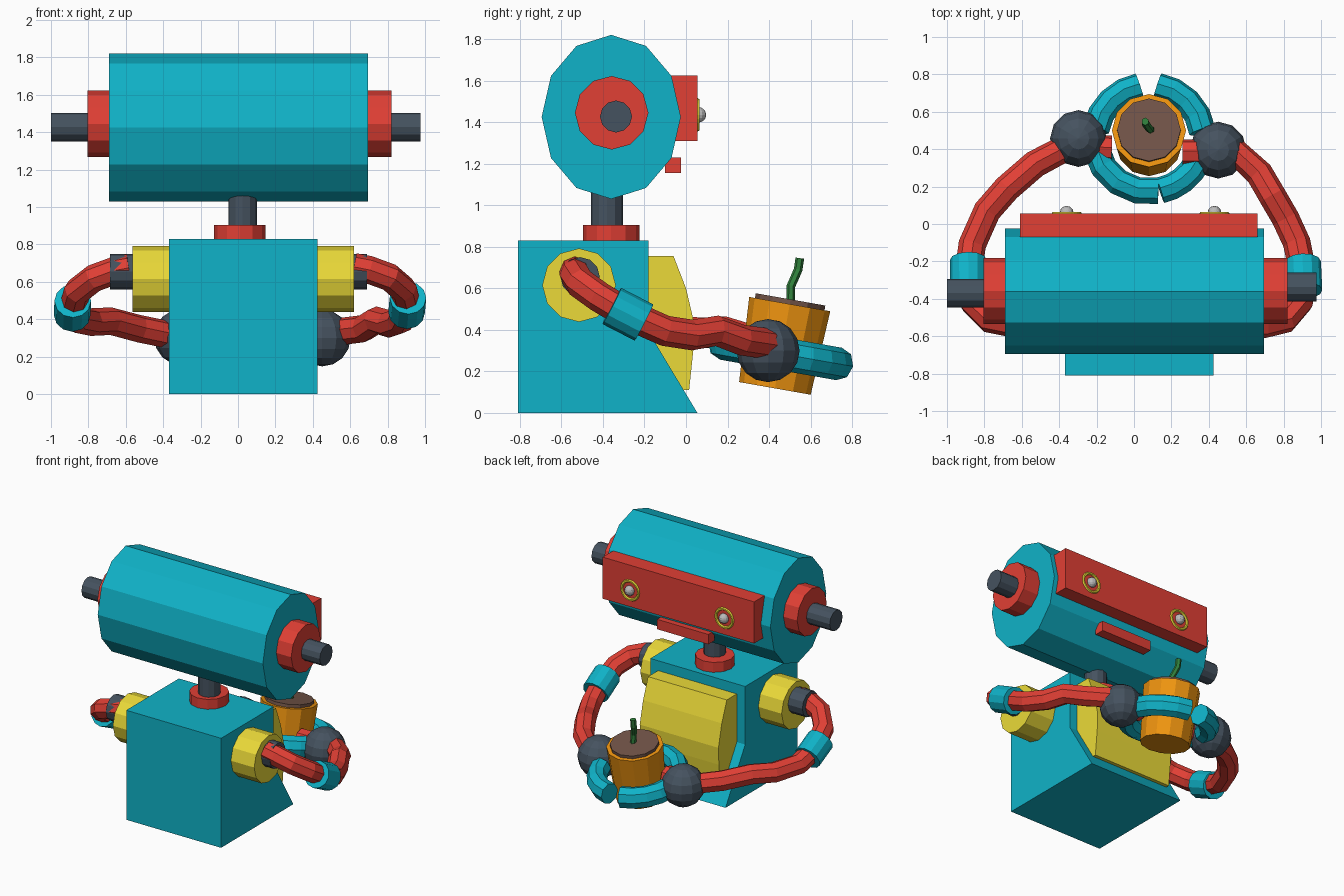
import bpy, bmesh
from math import radians, cos, sin, pi
from mathutils import Vector

if "Cube" in bpy.data.objects:
    bpy.data.objects.remove(bpy.data.objects["Cube"])

def mat(name, r, g, b):
    m = bpy.data.materials.new(name)
    m.diffuse_color = (r, g, b, 1)
    m.use_nodes = True
    m.node_tree.nodes["Principled BSDF"].inputs["Base Color"].default_value = m.diffuse_color
    return m

TEAL = mat("teal", 0.005, 0.45, 0.58)
RED = mat("red", 0.75, 0.05, 0.035)
YELLOW = mat("yellow", 0.83, 0.70, 0.04)
DARK = mat("slate", 0.06, 0.085, 0.115)
ORANGE = mat("orange", 0.87, 0.30, 0.005)
BROWN = mat("brown", 0.17, 0.09, 0.065)
GREEN = mat("green", 0.03, 0.22, 0.045)
SILVER = mat("silver", 0.5, 0.5, 0.5)

def finish(name, m):
    o = bpy.context.object
    o.name = name
    o.data.materials.append(m)
    return o

def cyl(name, m, a, b, r1, r2=None, sides=12):
    """Cylinder or cone from point a to point b."""
    a, b = Vector(a), Vector(b)
    d = b - a
    bpy.ops.mesh.primitive_cone_add(vertices=sides, radius1=r1, radius2=r1 if r2 is None else r2,
                                    depth=d.length, location=(a + b) / 2,
                                    rotation=d.to_track_quat('Z', 'Y').to_euler())
    return finish(name, m)

def box(name, m, lo, hi):
    lo, hi = Vector(lo), Vector(hi)
    bpy.ops.mesh.primitive_cube_add(size=1, location=(lo + hi) / 2)
    o = finish(name, m)
    o.scale = hi - lo
    return o

def ball(name, m, loc, r, seg=12, rings=8):
    bpy.ops.mesh.primitive_uv_sphere_add(segments=seg, ring_count=rings, radius=r, location=loc)
    return finish(name, m)

def prism(name, m, yz, x0, x1):
    """Side profile in y, z extruded along x."""
    bm = bmesh.new()
    f = bm.faces.new([bm.verts.new((x0, y, z)) for y, z in yz])
    ext = bmesh.ops.extrude_face_region(bm, geom=[f])["geom"]
    bmesh.ops.translate(bm, vec=(x1 - x0, 0, 0), verts=[v for v in ext if isinstance(v, bmesh.types.BMVert)])
    bmesh.ops.recalc_face_normals(bm, faces=bm.faces)
    me = bpy.data.meshes.new(name)
    bm.to_mesh(me)
    bm.free()
    o = bpy.data.objects.new(name, me)
    me.materials.append(m)
    bpy.context.collection.objects.link(o)

def tube(name, m, pts, r, res=2):
    """Faceted tube along a path, converted to mesh."""
    cu = bpy.data.curves.new(name, 'CURVE')
    cu.dimensions = '3D'
    cu.bevel_depth, cu.bevel_resolution, cu.use_fill_caps = r, res, True
    s = cu.splines.new('POLY')
    s.use_smooth = False
    s.points.add(len(pts) - 1)
    for p, q in zip(s.points, pts):
        p.co = (*q, 1)
    o = bpy.data.objects.new(name, cu)
    bpy.context.collection.objects.link(o)
    bpy.ops.object.select_all(action='DESELECT')
    bpy.context.view_layer.objects.active = o
    o.select_set(True)
    bpy.ops.object.convert(target='MESH')
    o = bpy.context.object
    o.data.materials.clear()
    o.data.materials.append(m)
    return o

# body and belly panel
prism("body", TEAL, [(-0.81, 0), (0.055, 0), (-0.18, 0.39), (-0.18, 0.83), (-0.81, 0.83)], -0.37, 0.425)
prism("belly_panel", YELLOW, [(-0.25, 0.11), (0.015, 0.11), (0.035, 0.30), (0.04, 0.43), (0.0, 0.60),
                              (-0.06, 0.755), (-0.25, 0.755)], -0.30, 0.36)

# neck
cyl("neck_collar", RED, (0.01, -0.36, 0.82), (0.01, -0.36, 0.905), 0.137)
cyl("neck", DARK, (0.025, -0.38, 0.88), (0.025, -0.38, 1.10), 0.077)

# head: a 12-sided elliptical drum
ring = [(-0.36 + 0.335 * sin(k * pi / 6), 1.425 + 0.395 * cos(k * pi / 6)) for k in range(12)]
prism("head", TEAL, ring, -0.69, 0.695)
box("face_plate", RED, (-0.61, -0.07, 1.31), (0.66, 0.055, 1.625))
box("mouth", RED, (-0.17, -0.10, 1.155), (0.26, -0.025, 1.23))
for x, side in ((-0.36, "left"), (0.43, "right")):
    ball(side + "_eye", SILVER, (x, 0.06, 1.435), 0.037)
    bpy.ops.mesh.primitive_torus_add(major_segments=24, minor_segments=6, major_radius=0.07,
                                     minor_radius=0.011, location=(x, 0.055, 1.435),
                                     rotation=(pi / 2, 0, 0))
    finish(side + "_eye_ring", YELLOW)

# ears
for side, x0, x1, x2, y in (("left", -0.68, -0.805, -1.0, -0.37), ("right", 0.68, 0.82, 0.975, -0.337)):
    cyl(side + "_ear", RED, (x0, -0.358, 1.445), (x1, -0.358, 1.445), 0.177)
    cyl(side + "_ear_bolt", DARK, (x1 * 0.98, y, 1.427), (x2, y, 1.427), 0.077)

# shoulders, arms, elbow cuffs, wrists
arms = {
    "right": [(0.62, -0.535, 0.68), (0.70, -0.535, 0.665), (0.81, -0.51, 0.625), (0.885, -0.42, 0.56),
              (0.905, -0.27, 0.47), (0.87, -0.10, 0.395), (0.81, 0.03, 0.375), (0.74, 0.15, 0.395),
              (0.67, 0.27, 0.35), (0.55, 0.38, 0.335), (0.26, 0.38, 0.33)],
    "left": [(-0.58, -0.535, 0.675), (-0.66, -0.53, 0.66), (-0.77, -0.51, 0.62), (-0.86, -0.42, 0.55),
             (-0.885, -0.26, 0.455), (-0.865, -0.11, 0.40), (-0.785, 0.07, 0.385), (-0.68, 0.19, 0.39),
             (-0.53, 0.32, 0.35), (-0.36, 0.41, 0.315), (-0.12, 0.40, 0.31)]}
wrists = {"right": (0.45, 0.395, 0.30), "left": (-0.297, 0.457, 0.305)}
for side, xs in (("right", (0.40, 0.62, 0.69)), ("left", (-0.35, -0.565, -0.685))):
    cyl(side + "_shoulder", YELLOW, (xs[0], -0.515, 0.615), (xs[1], -0.515, 0.615), 0.177)
    cyl(side + "_shoulder_joint", DARK, (xs[1] * 0.97, -0.51, 0.655), (xs[2], -0.51, 0.655), 0.095)
    path = arms[side]
    tube(side + "_arm", RED, path, 0.074)
    mid = Vector(path[4]) + Vector((0, -0.01, 0.005))
    d = (Vector(path[5]) - Vector(path[3])).normalized() * 0.087
    cyl(side + "_elbow_cuff", TEAL, mid - d, mid + d, 0.098, sides=12)
    ball(side + "_wrist", DARK, wrists[side], 0.152)

# fingers: arcs of one tilted ring around the pot
for name, a0, a1 in (("right_finger_outer", 8, 81), ("right_finger_inner", -25, -78),
                     ("left_finger_outer", 170, 100), ("left_finger_inner", 190, 280)):
    angs = [radians(a0 + (a1 - a0) * k / 4) for k in range(5)]
    o = tube(name, TEAL, [(0.288 * cos(a), 0.288 * sin(a), 0) for a in angs], 0.072)
    o.location = (0.08, 0.457, 0.285)
    o.rotation_euler = (radians(-10), 0, 0)
    o.scale = (1, 1, 1.1)

# plant pot with soil and sprout, leaning slightly
base, axis = Vector((0.08, 0.428, 0.118)), Vector((0, sin(radians(10)), cos(radians(10))))
cyl("plant_pot", ORANGE, base, base + axis * 0.412, 0.175, 0.198)
cyl("soil", BROWN, base + axis * 0.36, base + axis * 0.435, 0.17)
tube("sprout", GREEN, [(0.09, 0.505, 0.52), (0.085, 0.505, 0.61), (0.07, 0.525, 0.655),
                       (0.06, 0.54, 0.69), (0.06, 0.548, 0.745)], 0.021, 1)
